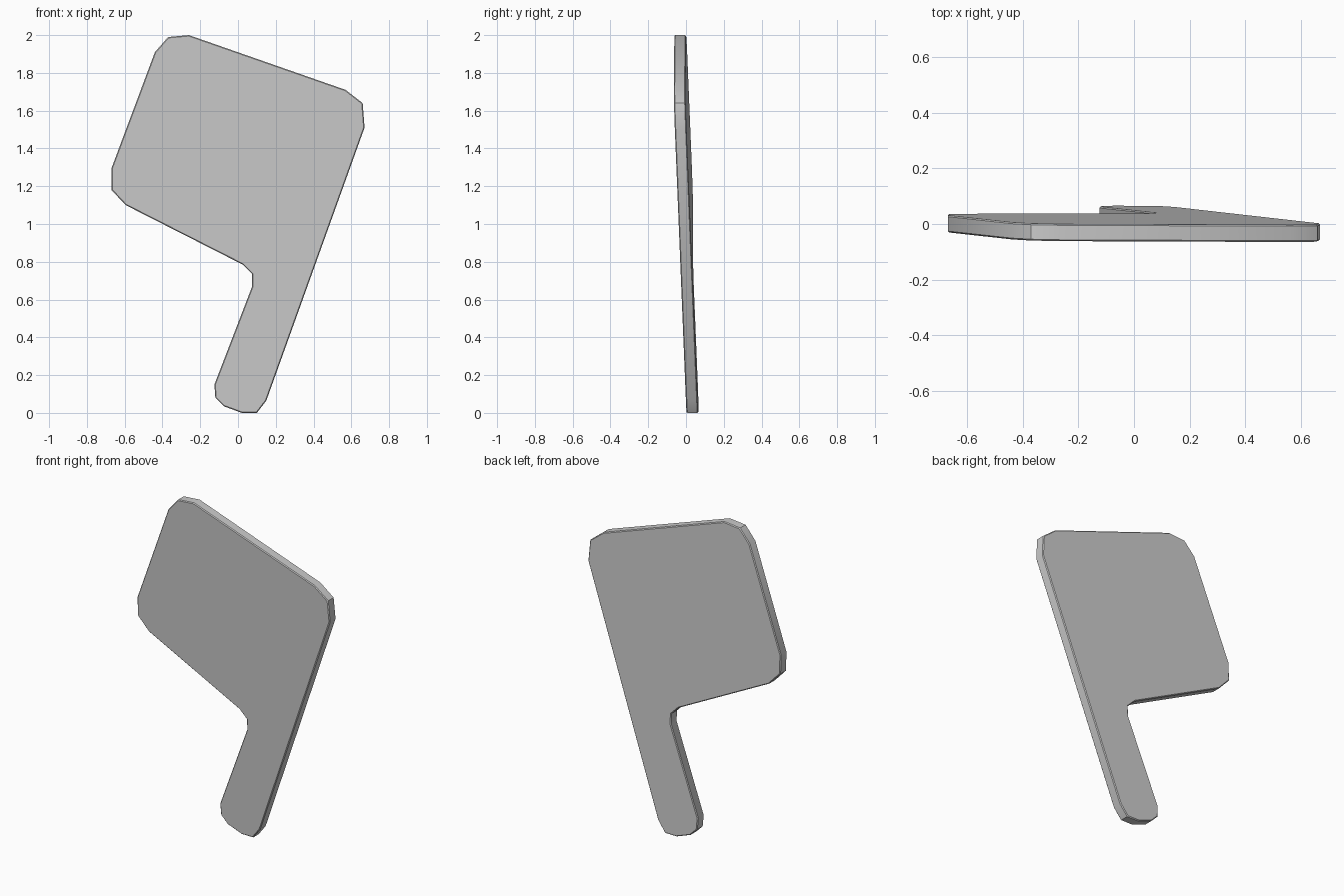
import bpy
import bmesh
import math
from mathutils import Matrix

cube = bpy.data.objects.get("Cube")
if cube:
    bpy.data.objects.remove(cube, do_unlink=True)

THICKNESS = 0.062
LEAN_X, LEAN_Z, OFFSET = -0.016, -0.035, 0.004

# Silhouette (x, z): broad blade with clipped corners, then the grip
blade = [(-0.595, 1.10), (-0.67, 1.18), (-0.67, 1.295), (-0.44, 1.91),
         (-0.37, 1.99), (-0.26, 2.0), (0.57, 1.71), (0.66, 1.64), (0.67, 1.51)]
grip = [(0.15, 0.065), (0.10, 0), (0.02, 0), (-0.075, 0.035), (-0.12, 0.08),
        (-0.125, 0.15), (0.075, 0.67), (0.075, 0.735), (0.025, 0.785)]

# Flat slab extruded from front to back
bm = bmesh.new()
front = bm.faces.new([bm.verts.new((x, 0, z)) for x, z in blade + grip])
result = bmesh.ops.extrude_face_region(bm, geom=[front], use_keep_orig=True)
back_verts = [v for v in result["geom"] if isinstance(v, bmesh.types.BMVert)]
bmesh.ops.translate(bm, verts=back_verts, vec=(0, THICKNESS, 0))

# Slight lean of the whole slab
lean = Matrix(((1, 0, 0, 0), (LEAN_X, 1, LEAN_Z, OFFSET), (0, 0, 1, 0), (0, 0, 0, 1)))
bm.transform(lean)
bmesh.ops.recalc_face_normals(bm, faces=bm.faces)

mesh = bpy.data.meshes.new("cleaver_slab")
bm.to_mesh(mesh)
bm.free()
slab = bpy.data.objects.new("cleaver_slab", mesh)
bpy.context.collection.objects.link(slab)

# Fine chamfer around both rims
bevel = slab.modifiers.new("rim_chamfer", "BEVEL")
bevel.width = 0.005
bevel.segments = 1
bevel.limit_method = "ANGLE"
bevel.angle_limit = math.radians(70)

bpy.ops.object.select_all(action="DESELECT")
slab.select_set(True)
bpy.context.view_layer.objects.active = slab
bpy.ops.object.shade_smooth_by_angle(angle=math.radians(40))
